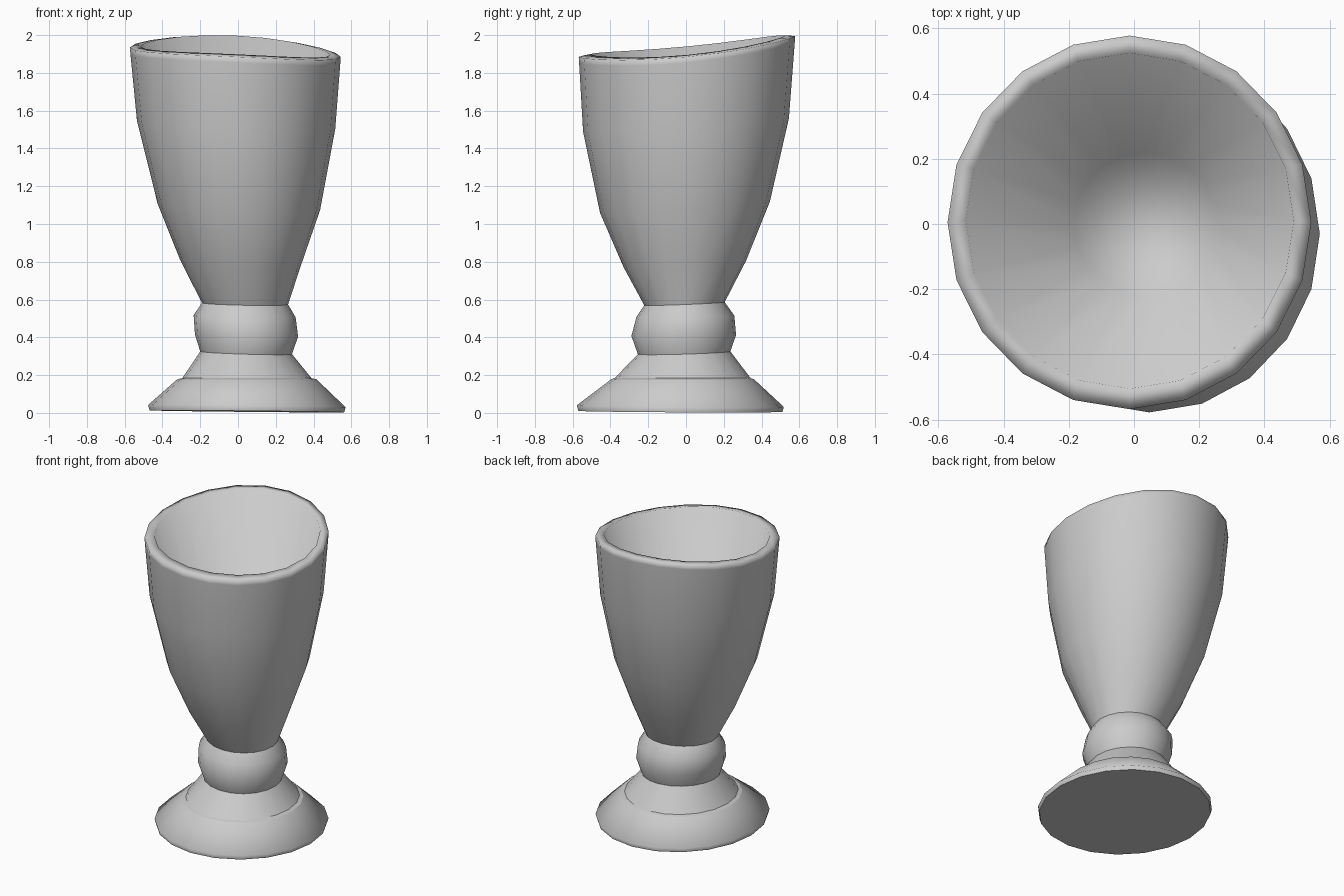
import bpy, bmesh, math

default = bpy.data.objects.get("Cube")
if default:
    bpy.data.objects.remove(default, do_unlink=True)

SIDES = 20

grey = bpy.data.materials.new("plain_grey")
grey.use_nodes = True
colour = (0.6, 0.6, 0.6, 1)
grey.diffuse_color = colour
grey.node_tree.nodes["Principled BSDF"].inputs["Base Color"].default_value = colour


def turned(name, rings, cap_start=False, cap_end=False, sharp=()):
    """Loft rings of (cx, cy, z, rx, ry, slope_x, slope_y[, bow]) in order."""
    bm = bmesh.new()
    loops = []
    for cx, cy, z, rx, ry, sx, sy, *bow in rings:
        loop = []
        for i in range(SIDES):
            a = math.tau * i / SIDES
            dx, dy = rx * math.cos(a), ry * math.sin(a)
            lift = sx * dx + sy * dy + sum(bow) * math.sin(a) ** 2
            loop.append(bm.verts.new((cx + dx, cy + dy, z + lift)))
        loops.append(loop)
    for low, high in zip(loops, loops[1:]):
        for i in range(SIDES):
            j = (i + 1) % SIDES
            bm.faces.new((low[i], low[j], high[j], high[i]))
    if cap_start:
        bm.faces.new(loops[0][::-1])
    if cap_end:
        bm.faces.new(loops[-1])
    for f in bm.faces:
        f.smooth = True
    # Hard creases around chosen rings
    for k in sharp:
        for i in range(SIDES):
            e = bm.edges.get((loops[k][i], loops[k][(i + 1) % SIDES]))
            e.smooth = False
    mesh = bpy.data.meshes.new(name)
    bm.to_mesh(mesh)
    bm.free()
    mesh.materials.append(grey)
    obj = bpy.data.objects.new(name, mesh)
    bpy.context.collection.objects.link(obj)
    return obj


# Foot: thin rim, broad slope, small step, then the upper cone
turned("foot", [
    (0.047, -0.03, 0.008, 0.515, 0.54, -0.01, -0.005),
    (0.047, -0.03, 0.036, 0.523, 0.548, -0.012, -0.008),
    (0.047, -0.018, 0.178, 0.368, 0.378, 0, 0),
    (0.047, -0.018, 0.184, 0.342, 0.36, 0, 0),
    (0.043, -0.01, 0.318, 0.243, 0.245, -0.03, 0.03),
], cap_start=True, sharp=(0, 2, 3))

# Collar: rounded ring between foot and bowl
turned("collar", [
    (0.043, -0.01, 0.318, 0.243, 0.245, -0.03, 0.03),
    (0.045, -0.012, 0.41, 0.273, 0.277, -0.02, 0.01),
    (0.035, -0.003, 0.512, 0.27, 0.259, -0.02, 0.01),
    (0.037, -0.008, 0.578, 0.228, 0.213, -0.02, 0.04),
])

# Bowl: flared wall, bowed lip and a deep hollow narrowing to a small floor
turned("bowl", [
    (0.037, -0.008, 0.578, 0.228, 0.213, -0.02, 0.04),
    (0.012, -0.005, 0.79, 0.318, 0.325, -0.06, 0.06),
    (0.005, -0.005, 1.09, 0.43, 0.45, -0.035, 0.07),
    (-0.01, 0, 1.525, 0.525, 0.545, -0.04, 0.065),
    (-0.014, 0.005, 1.88, 0.556, 0.571, -0.045, 0.096, 0.03),
    (-0.014, 0.005, 1.91, 0.558, 0.573, -0.045, 0.096, 0.03),
    (-0.013, 0.01, 1.918, 0.503, 0.515, -0.045, 0.096, 0.03),
    (0.035, 0, 0.75, 0.22, 0.22, -0.02, 0.04),
], cap_end=True)
